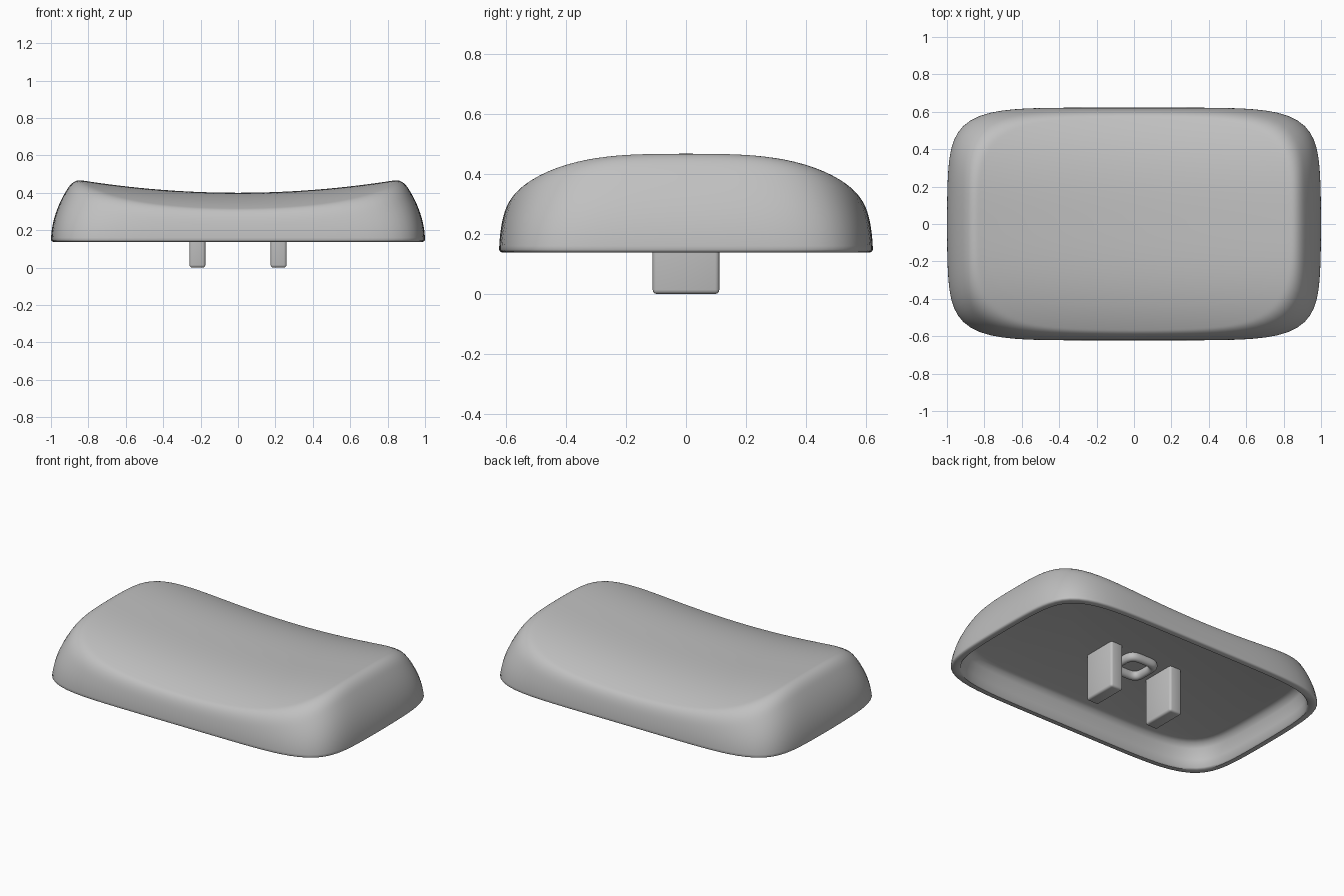
import bpy, bmesh
from math import sin, cos, tau

if "Cube" in bpy.data.objects:
    bpy.data.objects.remove(bpy.data.objects["Cube"], do_unlink=True)

grey = bpy.data.materials.new("plain grey")
grey.use_nodes = True
grey.diffuse_color = (0.53, 0.53, 0.53, 1)
grey.node_tree.nodes["Principled BSDF"].inputs["Base Color"].default_value = (0.53, 0.53, 0.53, 1)

SEGMENTS = 128
RIM = 0.138       # height of the open rim
CEILING = 0.29    # height of the inner ceiling


def outline(a, b, n, bulge=0.025):
    """Rounded rectangle with half sizes a and b and gently bulging ends."""
    pts = []
    for i in range(SEGMENTS):
        c, s = cos(tau * i / SEGMENTS), sin(tau * i / SEGMENTS)
        r = (abs(c) ** n + abs(s) ** n) ** (-1 / n)
        pts.append((a * r * c * (1 - bulge * (r * s) ** 2), b * r * s))
    return pts


def top_height(x, y):
    """Saddle: dished along x, domed along y."""
    return 0.40 + 0.067 * (x / 0.84) ** 2 - 0.09 * abs(y / 0.58) ** 3


def smooth_min(p, q, k=0.06):
    h = max(k - abs(p - q), 0)
    return min(p, q) - h * h / (4 * k)


def finish(bm, name):
    bmesh.ops.recalc_face_normals(bm, faces=bm.faces)
    mesh = bpy.data.meshes.new(name)
    bm.to_mesh(mesh)
    bm.free()
    obj = bpy.data.objects.new(name, mesh)
    bpy.context.collection.objects.link(obj)
    mesh.materials.append(grey)
    bpy.ops.object.select_all(action="DESELECT")
    obj.select_set(True)
    bpy.context.view_layer.objects.active = obj
    bpy.ops.object.shade_smooth_by_angle(angle=0.7)


def loft(bm, rings):
    """Join rings of points with quads."""
    loops = [[bm.verts.new(p) for p in ring] for ring in rings]
    for lo, hi in zip(loops, loops[1:]):
        for i in range(SEGMENTS):
            j = (i + 1) % SEGMENTS
            bm.faces.new((lo[i], lo[j], hi[j], hi[i]))
    return loops


# cap shell: inner ceiling, inner wall, rim, curved outer wall, dished top
rings = []
for a, b, z in ((0.89, 0.515, CEILING), (0.915, 0.54, CEILING - 0.008),
                (0.932, 0.557, CEILING - 0.035), (0.947, 0.57, 0.19),
                (0.954, 0.577, RIM + 0.008), (0.962, 0.585, RIM),
                (0.99, 0.612, RIM), (0.997, 0.619, RIM + 0.004)):
    rings.append([(x, y, z) for x, y in outline(a, b, 6)])

WALL_STEPS = 36
for k in range(WALL_STEPS + 1):
    u = 0.01 + 0.43 * k / WALL_STEPS
    n = 6 - 1.8 * k / WALL_STEPS
    rings.append([(x, y, smooth_min(RIM + u, top_height(x, y)))
                  for x, y in outline(1 - 1.1 * u * u, 0.622 - 0.95 * u * u, n)])

TOP_STEPS = 16
edge = rings[-1]
for k in range(1, TOP_STEPS):
    s = 1 - k / TOP_STEPS
    rings.append([(x * s, y * s, top_height(x * s, y * s)) for x, y, _ in edge])

bm = bmesh.new()
loops = loft(bm, rings)
bm.faces.new(loops[0])
centre = bm.verts.new((0, 0, top_height(0, 0)))
for i in range(SEGMENTS):
    bm.faces.new((loops[-1][i], loops[-1][(i + 1) % SEGMENTS], centre))
finish(bm, "cap_shell")

# pair of mounting posts hanging from the ceiling
for side, label in ((1, "left"), (-1, "right")):
    bm = bmesh.new()
    bmesh.ops.create_cube(bm, size=1)
    height = CEILING + 0.02
    bmesh.ops.scale(bm, vec=(0.085, 0.222, height), verts=bm.verts)
    bmesh.ops.translate(bm, vec=(side * 0.217, 0, height / 2), verts=bm.verts)
    bmesh.ops.bevel(bm, geom=bm.edges[:], offset=0.014, segments=3,
                    profile=0.5, affect="EDGES")
    finish(bm, f"{label}_mounting_post")

# rounded square ring between the posts
rings = []
STEPS = 16
for k in range(STEPS + 1):
    t = tau * k / STEPS
    half = 0.09 + 0.022 * cos(t)
    z = CEILING - 0.02 + 0.028 * sin(t)
    rings.append([(x, y, z) for x, y in outline(half, half, 4, 0)])
bm = bmesh.new()
loft(bm, rings)
bmesh.ops.remove_doubles(bm, verts=bm.verts, dist=0.0001)
finish(bm, "centre_ring")
